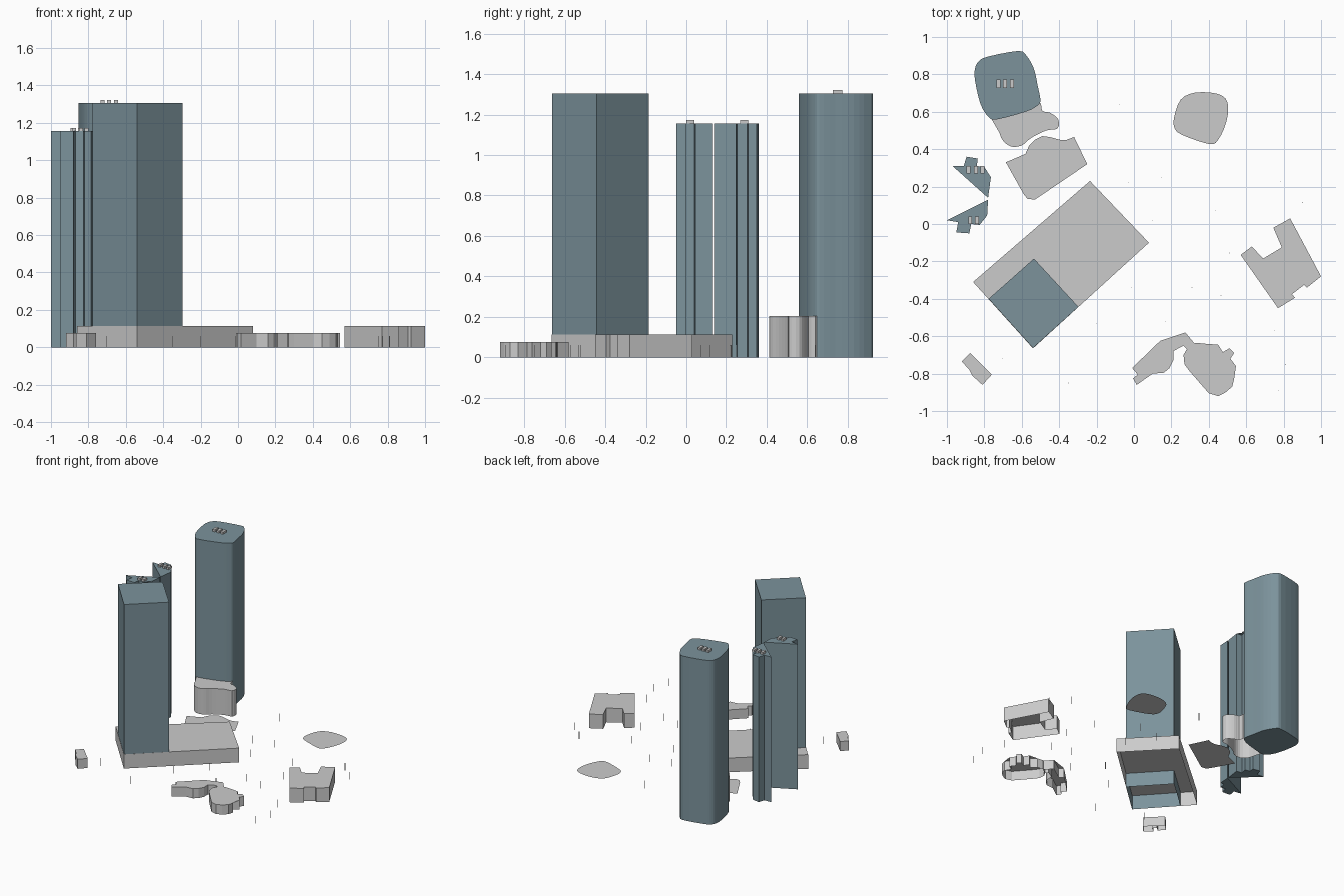
import bpy, bmesh
from mathutils import Vector

if "Cube" in bpy.data.objects:
    bpy.data.objects.remove(bpy.data.objects["Cube"])

glass = bpy.data.materials.new("blue_glass")
glass.diffuse_color = (0.20, 0.29, 0.33, 1)
glass.use_nodes = True
glass.node_tree.nodes["Principled BSDF"].inputs["Base Color"].default_value = glass.diffuse_color


def smooth_outline(pts, steps=3):
    """Closed curve running through the given plan points."""
    out, n = [], len(pts)
    for i in range(n):
        a, b, c, d = (Vector(pts[(i + k) % n]) for k in (-1, 0, 1, 2))
        for s in range(steps):
            t = s / steps
            out.append(0.5 * (2 * b + (c - a) * t + (2 * a - 5 * b + 4 * c - d) * t * t
                              + (3 * b - a - 3 * c + d) * t ** 3))
    return out


def block(name, pts, z0, z1, mat=None, bottom=False):
    """Extrude a plan outline (in hundredths of a unit); flat slab when z0 == z1."""
    bm = bmesh.new()
    pts = [Vector(p) / 100 for p in pts]
    area = sum(a.x * b.y - b.x * a.y for a, b in zip(pts, pts[1:] + pts[:1]))
    if area < 0:
        pts.reverse()
    top = [bm.verts.new((p.x, p.y, z1)) for p in pts]
    faces = [bm.faces.new(top)]
    if z1 > z0:
        low = [bm.verts.new((p.x, p.y, z0)) for p in pts]
        n = len(pts)
        for i in range(n):
            j = (i + 1) % n
            bm.faces.new((low[i], low[j], top[j], top[i]))
        if bottom:
            faces.append(bm.faces.new(low[::-1]))
    bmesh.ops.triangulate(bm, faces=faces)
    me = bpy.data.meshes.new(name)
    bm.to_mesh(me)
    bm.free()
    ob = bpy.data.objects.new(name, me)
    bpy.context.collection.objects.link(ob)
    if mat:
        me.materials.append(mat)
    return ob


def box(name, x, y, w, d, z0, z1):
    w, d = w / 2, d / 2
    block(name, [(x - w, y - d), (x + w, y - d), (x + w, y + d), (x - w, y + d)], z0, z1, None, True)


# rounded tall tower with its curved podium
block("rounded_tower", smooth_outline([
    (-85, 83), (-83, 87), (-78, 89.5), (-62, 92.5), (-57.5, 90), (-53.5, 83), (-51.5, 74),
    (-50, 66), (-52, 63), (-58, 60), (-73, 56), (-77.5, 57), (-82, 64), (-85, 77)]),
    0, 1.305, glass, True)
block("curved_podium", smooth_outline([
    (-77, 57.5), (-73, 54), (-71, 46), (-66, 41.5), (-60, 42), (-55, 46), (-47, 50),
    (-41, 51), (-40.5, 56), (-45, 59.5), (-49, 60.5), (-50.5, 65), (-58, 60), (-73, 56.5)]),
    0, 0.205)
for i in range(3):
    box("rounded_tower_roof_unit", -72.5 + 3.6 * i, 75, 2.2, 4.5, 1.305, 1.322)

# twin slim towers with stepped plans
block("slim_tower_north", [(-97, 31), (-91, 31), (-89.5, 36), (-83.5, 35), (-84, 31), (-80, 30.5),
                           (-81, 25.5), (-76.5, 25), (-78, 14)], 0, 1.155, glass, True)
block("slim_tower_south", [(-78, 13), (-100, 2), (-94, 1), (-95, -4.5), (-88, -5), (-87, 0),
                           (-82.5, -0.5), (-82, 4), (-78.5, 4.5)], 0, 1.155, glass, True)
for x in (-88.5, -84.5, -81):
    box("slim_tower_roof_unit", x, 29, 2, 4, 1.155, 1.172)
for x in (-87.5, -84):
    box("slim_tower_roof_unit", x, 2, 2, 4, 1.155, 1.172)

# square corner tower rising through a broad podium
block("broad_podium", [(-86, -31), (-23.5, 23), (8, -10), (-54, -66.5)], 0, 0.113)
block("square_tower", [(-53.5, -18.5), (-29.7, -44.3), (-54, -66.3), (-77.7, -40)],
      0, 1.305, glass)

# low buildings
block("notched_block", [(57, -16.5), (63, -12), (69, -18.5), (79, -12.5), (74.5, -2), (83.5, 3),
                        (100, -28), (92.5, -34), (91, -32.5), (84.5, -37.5), (86, -39.5),
                        (77, -45)], 0, 0.113)
block("left_pavilion", [(-1, -77), (14, -62.5), (16.5, -65.5), (27.5, -58), (32.5, -64), (28.5, -67),
                        (26.5, -65), (21, -68), (21, -73), (19, -77), (16, -79.5), (10, -80),
                        (1.5, -86), (-0.5, -82.5), (2, -80.5)], 0, 0.076)
block("right_pavilion", [(28.5, -66.5), (33, -63.5), (38, -64), (42, -67.5), (45, -64.5), (47.5, -68.5),
                         (51, -66.5), (53.5, -69), (51.5, -72), (54.5, -76), (50.5, -78.5),
                         (53.5, -83), (52.5, -87), (49, -90), (45, -92), (40, -90.5), (30, -79),
                         (27, -75), (26.5, -70)], 0, 0.076)
block("small_block", [(-92, -73.5), (-87.5, -69), (-76, -80.5), (-81, -86), (-86.5, -81),
                      (-83, -78), (-85, -75.5), (-88, -78)], 0, 0.076)

# flat ground patches
block("plaza_patch", [(-68.5, 33), (-58, 37.5), (-56, 42), (-53, 45), (-49, 47), (-45, 46.5),
                      (-39.5, 45), (-36, 45), (-32, 46.5), (-25, 32), (-53, 13), (-57, 13.5),
                      (-59, 16)], 0, 0)
block("round_patch", smooth_outline([
    (21.5, 57), (25, 66.5), (33, 70.3), (45, 69.5), (50, 65), (49.5, 55), (45, 45),
    (40, 42.8), (25, 48), (21.5, 52)]), 0, 0)

# thin street posts
posts = [(-8, 64), (14.5, 25), (-3, 22), (78.5, 22.5), (90, 11.5), (43.5, 7), (10, 2), (51, -15.5),
         (-1.5, -34), (31, -34), (46.5, -38), (17, -52), (-20, -53), (75, -57), (-35, -85),
         (-70.5, -72), (81, -75), (77.5, -89)]
for x, y in posts:
    box("street_post", x, y, 0.3, 0.3, 0, 0.06)
